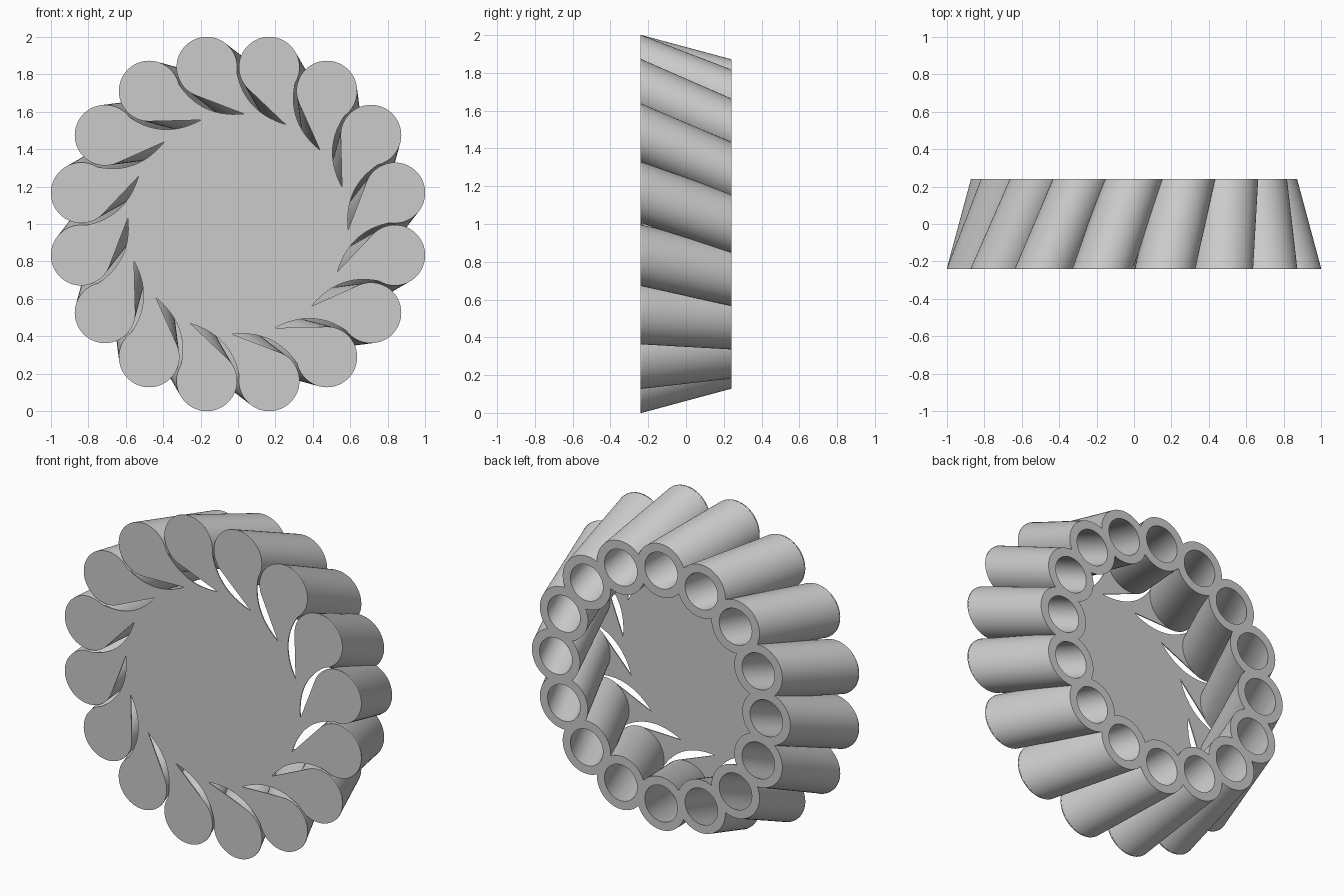
import bpy, bmesh
from math import sin, cos, tau, radians
from mathutils import Vector

if "Cube" in bpy.data.objects:
    bpy.data.objects.remove(bpy.data.objects["Cube"])

COUNT, STEP = 16, tau / 16
FRONT, BACK = -0.24, 0.24
RING_FRONT, RING_BACK = 0.855, 0.71
TUBE_R, BORE_R = 0.162, 0.11
SEGMENTS = 64

grey = bpy.data.materials.new("light grey")
grey.use_nodes = True
grey.diffuse_color = (0.6, 0.6, 0.6, 1)
grey.node_tree.nodes["Principled BSDF"].inputs["Base Color"].default_value = grey.diffuse_color


def polar(radius, angle):
    """Point on the wheel; angle runs clockwise from the top."""
    return Vector((radius * sin(angle), radius * cos(angle)))


def turn(p, angle):
    return Vector((p.x * cos(angle) + p.y * sin(angle), p.y * cos(angle) - p.x * sin(angle)))


def finish(bm, name):
    bmesh.ops.recalc_face_normals(bm, faces=bm.faces)
    mesh = bpy.data.meshes.new(name)
    bm.to_mesh(mesh)
    bm.free()
    mesh.materials.append(grey)
    obj = bpy.data.objects.new(name, mesh)
    bpy.context.collection.objects.link(obj)
    bpy.ops.object.select_all(action="DESELECT")
    obj.select_set(True)
    bpy.context.view_layer.objects.active = obj
    bpy.ops.object.shade_smooth_by_angle(angle=radians(30))


# Front plate: disc whose rim splits into comma-shaped caps with curved slots
hub = Vector((0, RING_FRONT))
slot_tip = polar(0.59, radians(36.75))
bend = Vector((0.15, 0.58))
lobe = []
for i in range(41):                       # round cap, clockwise over the outside
    a = radians(238 + (-20 - 238) * i / 40)
    lobe.append(hub + TUBE_R * Vector((cos(a), sin(a))))
start = lobe[-1]
for i in range(1, 15):                    # hollow side of the tail, down to the slot tip
    t = i / 14
    lobe.append(start * (1 - t) ** 2 + bend * 2 * t * (1 - t) + slot_tip * t * t)

bm = bmesh.new()
rim = [turn(p, (k + 0.5) * STEP) for k in range(COUNT) for p in lobe]
face = bm.faces.new([bm.verts.new((p.x, FRONT, p.y + 1)) for p in rim])
extruded = bmesh.ops.extrude_face_region(bm, geom=[face])
bmesh.ops.translate(bm, vec=(0, 0.006, 0),
                    verts=[v for v in extruded["geom"] if isinstance(v, bmesh.types.BMVert)])
finish(bm, "front_plate")


# Slanted hollow tubes, leaning inward and clockwise towards the back
def ring(bm, centre, radius, y):
    return [bm.verts.new((centre.x + radius * cos(tau * i / SEGMENTS), y,
                          centre.y + 1 + radius * sin(tau * i / SEGMENTS)))
            for i in range(SEGMENTS)]


for k in range(COUNT):
    bm = bmesh.new()
    near, far = polar(RING_FRONT, (k + 0.5) * STEP), polar(RING_BACK, (k + 1) * STEP)
    loops = [ring(bm, near, TUBE_R, FRONT + 0.003), ring(bm, far, TUBE_R, BACK),
             ring(bm, far, BORE_R, BACK), ring(bm, near, BORE_R, FRONT + 0.003)]
    for a, b in zip(loops, loops[1:] + loops[:1]):
        for i in range(SEGMENTS):
            j = (i + 1) % SEGMENTS
            bm.faces.new((a[i], a[j], b[j], b[i]))
    finish(bm, f"tube_{k + 1}")
